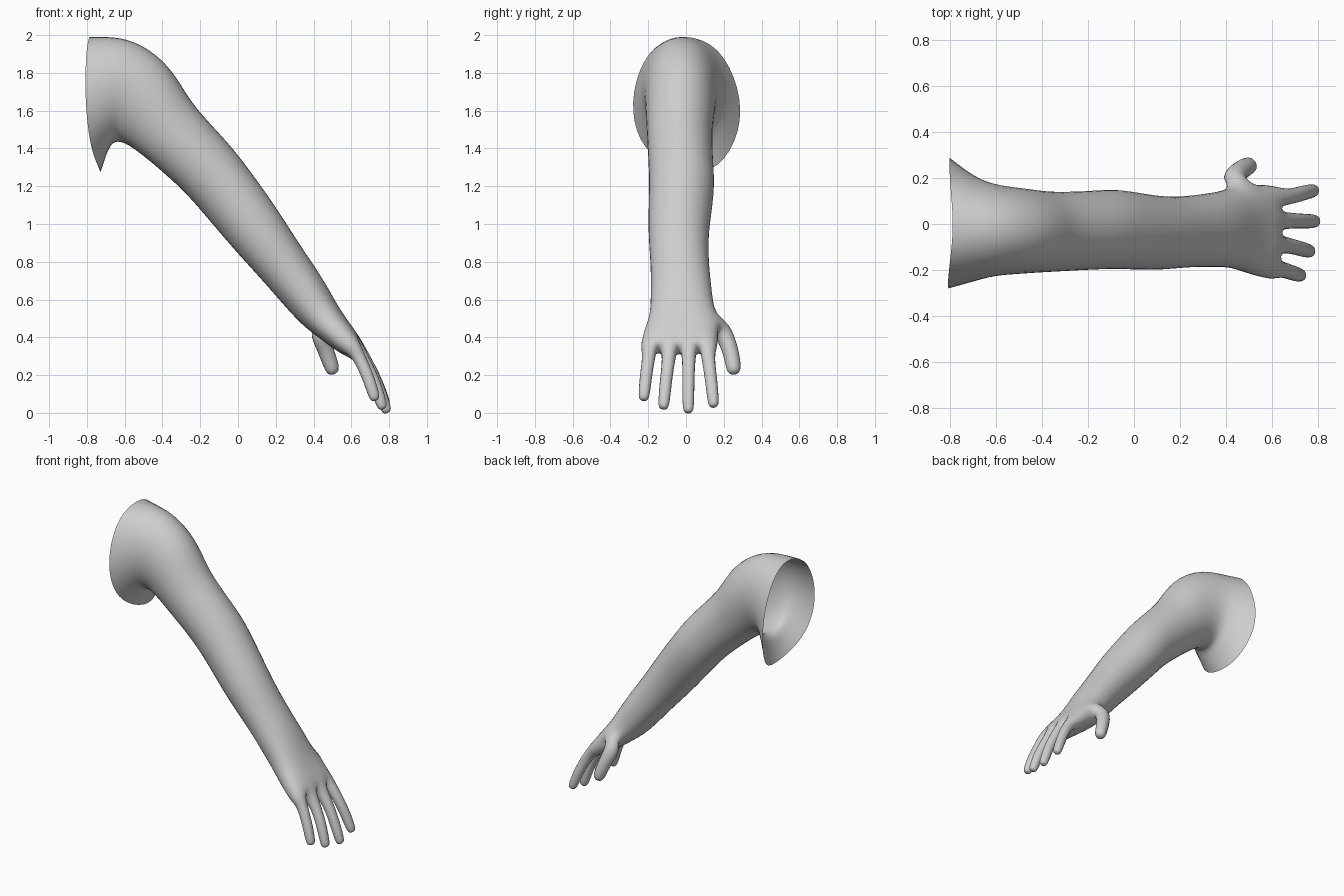
import bpy, bmesh, math
from mathutils import Vector

if "Cube" in bpy.data.objects:
    bpy.data.objects.remove(bpy.data.objects["Cube"])

N = 10          # points around the arm: five above, five below
GROW = 1.06     # cage allowance for the smoothing

# shoulder opening, from back upper side over the top and round
RIM = [(-.80, .275, 1.71), (-.80, .17, 1.93), (-.78, 0, 1.99), (-.80, -.17, 1.94),
       (-.81, -.265, 1.75), (-.80, -.275, 1.54), (-.77, -.19, 1.37),
       (-.72, 0, 1.28), (-.74, .17, 1.30), (-.80, .28, 1.50)]

# arm sections: upper x z, lower x z, back y, front y, squareness
SECTIONS = [
    (-.70, 1.995, -.685, 1.40, .205, -.250, 0),
    (-.56, 1.98, -.655, 1.44, .172, -.225, 0),
    (-.40, 1.88, -.60, 1.43, .158, -.218, 0),
    (-.30, 1.74, -.54, 1.39, .148, -.212, 0),
    (-.24, 1.63, -.45, 1.32, .138, -.208, 0),
    (-.06, 1.44, -.28, 1.17, .145, -.198, 0),
    (.03, 1.33, -.17, 1.04, .155, -.195, 0),
    (.21, 1.08, .00, .84, .118, -.203, 0),
    (.32, .90, .14, .69, .120, -.187, 0),
    (.45, .71, .27, .54, .138, -.185, .2),
    (.52, .575, .36, .45, .150, -.187, .5),
    (.58, .48, .46, .38, .165, -.215, .9),
    (.645, .40, .555, .305, .160, -.235, 1),
]

# fingers from back to front: base, middle, tip
FINGERS = [
    [(.665, .115, .30), (.735, .135, .165), (.785, .147, .035)],
    [(.67, .015, .29), (.74, .012, .15), (.79, .012, .005)],
    [(.66, -.090, .29), (.725, -.108, .16), (.768, -.120, .025)],
    [(.635, -.195, .31), (.69, -.213, .19), (.728, -.225, .07)],
]
THUMB = [((.425, .195, .435), .052), ((.46, .232, .345), .043),
         ((.49, .25, .26), .041), ((.51, .256, .20), .034)]

bm = bmesh.new()


def ring(points):
    return [bm.verts.new(p) for p in points]


def bridge(a, b, skip=()):
    n = len(a)
    for k in range(n):
        if k not in skip:
            j = (k + 1) % n
            bm.faces.new((a[k], a[j], b[j], b[k]))


def section(ux, uz, lx, lz, y1, y0, square):
    mid = Vector(((ux + lx) / 2, (y0 + y1) / 2, (uz + lz) / 2))
    up = Vector((ux - lx, 0, uz - lz)) / 2 * GROW
    half = (y1 - y0) / 2 * GROW
    pts = []
    for k in range(N):
        t = math.radians(18 + 36 * k)
        i = k if k < 5 else 9 - k
        c = math.cos(t) * (1 - square) + (1 - i / 2) * square
        flat = (.65, 1, 1, 1, .65)[i] * (1 if k < 5 else -1)
        s = math.sin(t) * (1 - square) + flat * square
        pts.append(mid + up * s + Vector((0, half * c, 0)))
    return pts


# shoulder, arm and palm
centre = sum((Vector(p) for p in RIM), Vector()) / N
rings = [ring([centre + (Vector(p) - centre) * 1.05 for p in RIM])]
for s in SECTIONS:
    rings.append(ring(section(*s)))
WRIST = 11
for i in range(len(rings) - 1):
    bridge(rings[i], rings[i + 1], skip=(9,) if i == WRIST else ())

# four fingers grown from the knuckle ring
knuckles = rings[-1]
for j, path in enumerate(FINGERS):
    loop = [knuckles[j], knuckles[j + 1], knuckles[8 - j], knuckles[9 - j]]
    a, m, b = (Vector(p) for p in path)
    d = (b - a).normalized()
    stops = [(a, .034), (m, .033), (b - d * .025, .031), (b + d * .008, .022)]
    for p, r in stops:
        across = Vector((0, 1, 0))
        across = (across - d * across.dot(d)).normalized()
        up = d.cross(across)
        if up.z < 0:
            up = -up
        h = r * 1.06
        new = ring([p + across * h + up * h, p - across * h + up * h,
                    p - across * h - up * h, p + across * h - up * h])
        bridge(loop, new)
        loop = new
    bm.faces.new(loop)

# thumb grown from the back side of the palm
w, h = rings[WRIST], rings[WRIST + 1]
loop = [w[0], h[0], h[9], w[9]]
directions = [Vector((.2, .6, -.7)), Vector((.35, .35, -.87)),
              Vector((.33, .12, -.93)), Vector((.33, .1, -.94))]
for (p, r), d in zip(THUMB, directions):
    p, d = Vector(p), d.normalized()
    ax = Vector((1, 0, 0))
    ax = (ax - d * ax.dot(d)).normalized()
    ay = ax.cross(d)
    q = r * 1.5
    new = ring([p + ay * q, p + ax * q, p - ay * q, p - ax * q])
    bridge(loop, new)
    loop = new
bm.faces.new(loop)

# finished arm object
mesh = bpy.data.meshes.new("arm")
bm.to_mesh(mesh)
bm.free()
arm = bpy.data.objects.new("arm", mesh)
bpy.context.collection.objects.link(arm)
grey = bpy.data.materials.new("light_grey")
grey.diffuse_color = (.62, .62, .62, 1)
grey.use_nodes = True
grey.node_tree.nodes["Principled BSDF"].inputs["Base Color"].default_value = grey.diffuse_color
mesh.materials.append(grey)
for f in mesh.polygons:
    f.use_smooth = True
sub = arm.modifiers.new("smooth", 'SUBSURF')
sub.levels = sub.render_levels = 2
